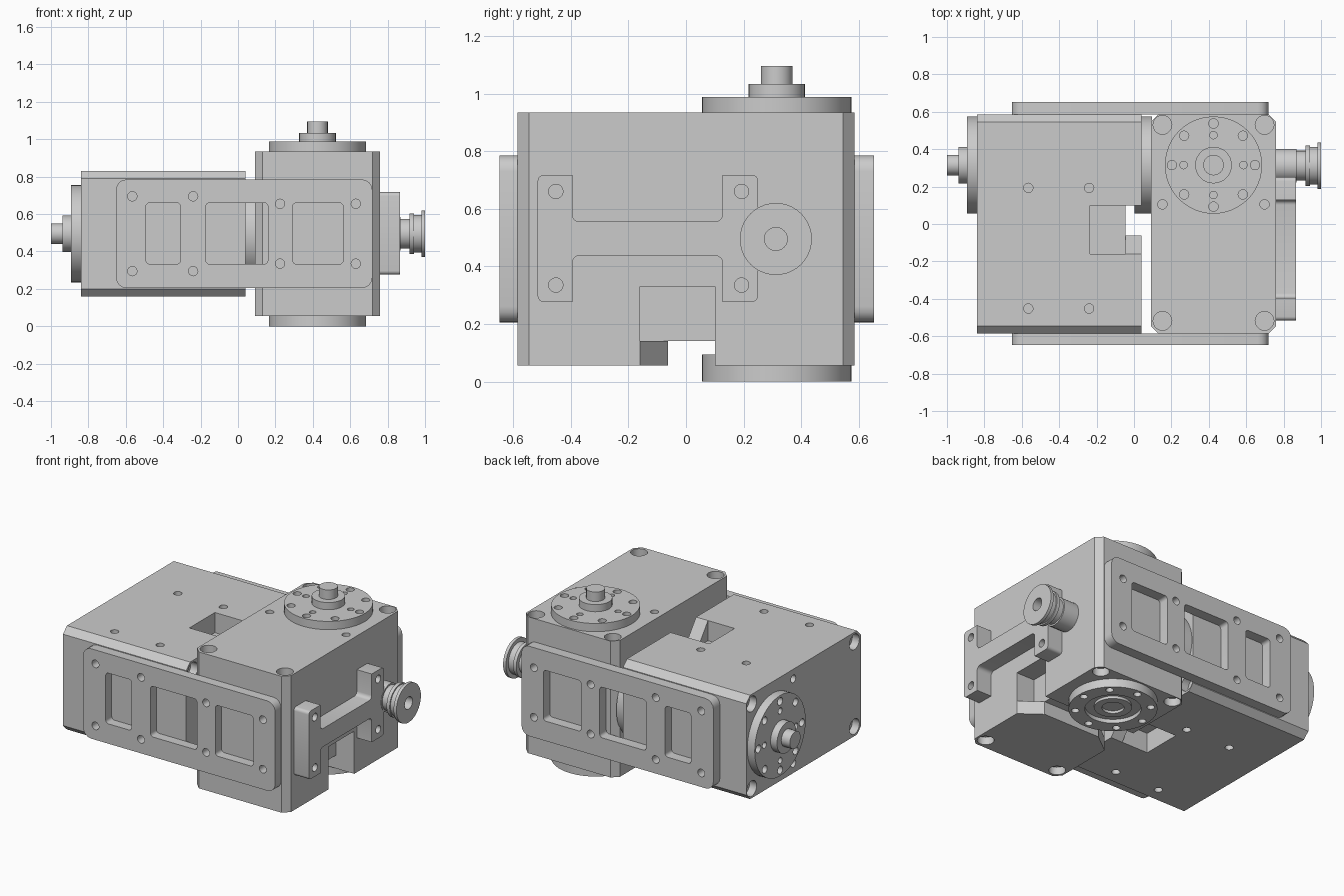
import bpy, bmesh
from math import sin, cos, pi
from mathutils import Matrix

if "Cube" in bpy.data.objects:
    bpy.data.objects.remove(bpy.data.objects["Cube"])


def circle(cx, cy, r, n=24):
    return [(cx + r * cos(2 * pi * i / n), cy + r * sin(2 * pi * i / n)) for i in range(n)]


def rect(x0, x1, y0, y1, r=0.0):
    if r == 0:
        return [(x0, y0), (x1, y0), (x1, y1), (x0, y1)]
    corners = [(x1 - r, y1 - r), (x0 + r, y1 - r), (x0 + r, y0 + r), (x1 - r, y0 + r)]
    return [(cx + r * cos((k + i / 4) * pi / 2), cy + r * sin((k + i / 4) * pi / 2))
            for k, (cx, cy) in enumerate(corners) for i in range(5)]


def prism(name, pts, d0, d1, axis='Z'):
    """Extrude a 2D outline from d0 to d1 along an axis."""
    place = {'Z': lambda p, d: (p[0], p[1], d),
             'Y': lambda p, d: (p[0], d, p[1]),
             'X': lambda p, d: (d, p[0], p[1])}[axis]
    bm = bmesh.new()
    lo = [bm.verts.new(place(p, d0)) for p in pts]
    hi = [bm.verts.new(place(p, d1)) for p in pts]
    bm.faces.new(lo)
    bm.faces.new(hi)
    n = len(pts)
    for i in range(n):
        bm.faces.new((lo[i], lo[(i + 1) % n], hi[(i + 1) % n], hi[i]))
    bmesh.ops.recalc_face_normals(bm, faces=bm.faces)
    me = bpy.data.meshes.new(name)
    bm.to_mesh(me)
    bm.free()
    ob = bpy.data.objects.new(name, me)
    bpy.context.collection.objects.link(ob)
    return ob


def cut(ob, cutters):
    """Subtract all cutters, bake the result and remove the cutters."""
    for c in cutters:
        m = ob.modifiers.new('cut', 'BOOLEAN')
        m.operation, m.solver, m.object = 'DIFFERENCE', 'EXACT', c
    dg = bpy.context.evaluated_depsgraph_get()
    dg.update()
    me = bpy.data.meshes.new_from_object(ob.evaluated_get(dg))
    ob.modifiers.clear()
    ob.data = me
    for c in cutters:
        bpy.data.objects.remove(c)
    return ob


def holes(points, r, d0, d1, axis='Z', n=16):
    return [prism('cutter', circle(x, y, r, n), d0, d1, axis) for x, y in points]


# --- Actuator, built upright with its output axis along z ---
W, L, B, T, C = 0.335, 0.585, 0.055, 0.935, 0.04
HV = 0.315
body = prism('actuator_body', [(W - C, -L), (W, -L + C), (W, L - C), (W - C, L),
                               (-W + C, L), (-W, L - C), (-W, -L + C), (-W + C, -L)], B, T)
corners = [(s * 0.273, v) for s in (-1, 1) for v in (0.53, -0.518)]
cutters = holes(corners, 0.05, T - 0.05, T + 0.05, n=20) + holes(corners, 0.05, B - 0.05, B + 0.05, n=20)
cutters += holes([(-0.273, 0.105), (0.273, 0.105)], 0.025, T - 0.06, T + 0.05)
side = [(v, w) for v in (0.193, -0.452) for w in (0.66, 0.335)]
for s in (-1, 1):
    cutters += holes(side, 0.025, s * (W - 0.06), s * (W + 0.05), 'X')
    # cable pocket
    cutters.append(prism('cutter', rect(-0.16, 0.10, 0.14, 0.33), s * 0.205, s * 0.4, 'X'))
# cable slot through the base with ramped mouths
cutters.append(prism('cutter', [(-0.4, -0.16), (-W, -0.16), (-0.205, -0.062), (0.205, -0.062),
                                (W, -0.16), (0.4, -0.16), (0.4, 0.10), (-0.4, 0.10)], 0.0, 0.14))
cut(body, cutters)

ring8 = circle(0, HV, 0.222, 8)
ring4 = circle(0, HV, 0.16, 4)
horn = prism('output_horn', circle(0, HV, 0.26, 48), T - 0.005, T + 0.053)
cut(horn, holes(ring8, 0.025, T + 0.01, 1.1) + holes(ring4, 0.02, T + 0.01, 1.1))
hub = prism('output_hub', circle(0, HV, 0.098, 32), T + 0.04, 1.034)
shaft = prism('output_shaft', circle(0, HV, 0.055, 24), 1.02, 1.095)

idler = prism('idler_horn', circle(0, HV, 0.26, 48), 0.0, 0.093)
cut(idler, holes(ring8, 0.023, -0.05, 0.04)
    + holes([(0, HV)], 0.165, -0.05, 0.025, n=40))
idler_hub = prism('idler_hub', circle(0, HV, 0.11, 32), 0.008, 0.06)
cut(idler_hub, holes([(0, HV)], 0.065, -0.05, 0.045, n=24))

# Second actuator lies on its side with the output facing -x
upright = Matrix.Translation((0.425, 0, 0))
lying = Matrix.Translation((0.095, 0, 0.495)) @ Matrix.Rotation(-pi / 2, 4, 'Y')
for ob in (body, horn, hub, shaft, idler, idler_hub):
    twin = ob.copy()
    bpy.context.collection.objects.link(twin)
    twin.name = 'left_' + ob.name
    ob.name = 'right_' + ob.name
    ob.matrix_world = upright
    twin.matrix_world = lying

# --- Side plates joining both actuators ---
plate_holes = [(x, 0.495 + s * d) for s in (-1, 1)
               for x, d in ((-0.565, 0.2), (-0.24, 0.2), (0.225, 0.16), (0.63, 0.16))]
for name, y0, y1 in (('front_side_plate', -0.647, -L), ('back_side_plate', L, 0.652)):
    plate = prism(name, rect(-0.652, 0.718, 0.205, 0.785, 0.055), y0, y1, 'Y')
    windows = [prism('cutter', rect(x0, x1, 0.333, 0.66, 0.02), y0 - 0.1, y1 + 0.1, 'Y')
               for x0, x1 in ((-0.492, -0.307), (-0.172, 0.16), (0.292, 0.562))]
    cut(plate, windows + holes(plate_holes, 0.025, y0 - 0.1, y1 + 0.1, 'Y'))

# --- H-shaped bracket on the right face, notched above and below its bar ---
X0, X1 = 0.76, 0.866
bracket = prism('h_bracket', rect(-0.515, 0.25, 0.277, 0.717, 0.02), X0, X1, 'X')
cut(bracket, [prism('cutter', rect(-0.395, 0.127, 0.555, 0.9, 0.025), X0 - 0.1, X1 + 0.1, 'X'),
              prism('cutter', rect(-0.395, 0.127, 0.1, 0.437, 0.025), X0 - 0.1, X1 + 0.1, 'X')]
    + holes(side, 0.025, X0 - 0.1, X1 + 0.1, 'X'))

# --- Flanged roller beside the bracket ---
PY, PZ = 0.312, 0.495
prism('roller_boss', circle(PY, PZ, 0.09, 32), X0, 0.868, 'X')
prism('roller_spacer', circle(PY, PZ, 0.08, 32), 0.86, 0.92, 'X')
for name, r, a, b in (('roller_inner_flange', 0.108, 0.918, 0.94),
                      ('roller_drum', 0.1, 0.938, 0.985),
                      ('roller_outer_flange', 0.125, 0.98, 1.0)):
    part = prism(name, circle(PY, PZ, r, 40), a, b, 'X')
    cut(part, holes([(PY, PZ)], 0.04, 0.9, 1.1, 'X', 24))

# Smooth round walls, keep sharp edges
bpy.ops.object.select_all(action='SELECT')
bpy.context.view_layer.objects.active = bracket
bpy.ops.object.shade_smooth_by_angle(angle=0.5)
